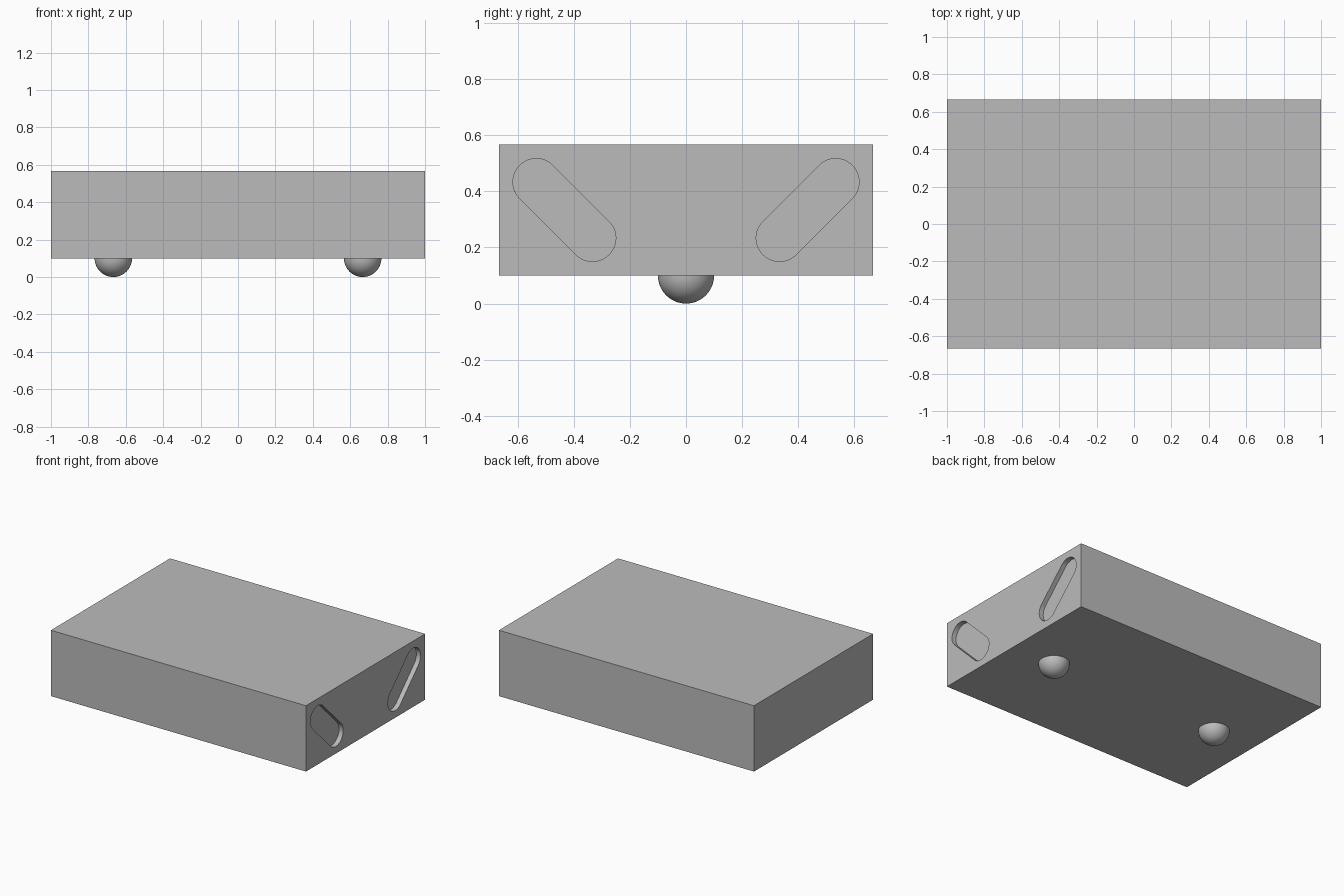
import bpy
import bmesh
from math import cos, sin, pi

cube = bpy.data.objects.get("Cube")
if cube:
    bpy.data.objects.remove(cube, do_unlink=True)

U = 1 / 30  # design unit
FOOT_R = 3 * U

grey = bpy.data.materials.new("plain grey")
grey.use_nodes = True
grey.diffuse_color = (0.5, 0.5, 0.5, 1)
grey.node_tree.nodes["Principled BSDF"].inputs["Base Color"].default_value = grey.diffuse_color


def make_object(name, bm):
    bmesh.ops.recalc_face_normals(bm, faces=bm.faces)
    mesh = bpy.data.meshes.new(name)
    bm.to_mesh(mesh)
    bm.free()
    mesh.materials.append(grey)
    obj = bpy.data.objects.new(name, mesh)
    bpy.context.collection.objects.link(obj)
    return obj


def slot_cutter(name, side):
    """Slanted rounded slot, extruded through the end face."""
    bm = bmesh.new()
    steps, radius, depth = 24, 2.5 * U, U
    verts = []
    # upper outer end, then lower inner end
    for cy, cz, start in ((16, 10, -pi / 4), (10, 4, 3 * pi / 4)):
        for i in range(steps + 1):
            a = start + pi * i / steps
            y = cy * U + radius * cos(a)
            z = FOOT_R + cz * U + radius * sin(a)
            verts.append(bm.verts.new((1 - depth, side * y, z)))
    floor = bm.faces.new(verts)
    ext = bmesh.ops.extrude_face_region(bm, geom=[floor], use_keep_orig=True)
    moved = [g for g in ext["geom"] if isinstance(g, bmesh.types.BMVert)]
    bmesh.ops.translate(bm, verts=moved, vec=(4 * U, 0, 0))
    cutter = make_object(name, bm)
    cutter.hide_render = True
    return cutter


# Body: plain sharp-edged block
bm = bmesh.new()
bmesh.ops.create_cube(bm, size=1)
bmesh.ops.scale(bm, verts=bm.verts, vec=(60 * U, 40 * U, 14 * U))
bmesh.ops.translate(bm, verts=bm.verts, vec=(0, 0, FOOT_R + 7 * U))
body = make_object("body", bm)

# Two mirrored slots recessed into the left end
cutters = [slot_cutter("front_slot_cutter", -1), slot_cutter("back_slot_cutter", 1)]
for cutter in cutters:
    mod = body.modifiers.new(cutter.name, "BOOLEAN")
    mod.operation = "DIFFERENCE"
    mod.solver = "EXACT"
    mod.object = cutter

# Apply the cuts and remove the cutters
bpy.context.view_layer.update()
cut_mesh = bpy.data.meshes.new_from_object(body.evaluated_get(bpy.context.evaluated_depsgraph_get()))
body.modifiers.clear()
body.data = cut_mesh
for cutter in cutters:
    bpy.data.objects.remove(cutter, do_unlink=True)

# Feet: hemispheres under the body
feet = []
for name, x in (("left_foot", 20 * U), ("right_foot", -20 * U)):
    bm = bmesh.new()
    bmesh.ops.create_uvsphere(bm, u_segments=48, v_segments=24, radius=FOOT_R)
    bmesh.ops.bisect_plane(bm, geom=bm.verts[:] + bm.edges[:] + bm.faces[:],
                           plane_co=(0, 0, 0), plane_no=(0, 0, 1), clear_outer=True)
    bmesh.ops.translate(bm, verts=bm.verts, vec=(x, 0, FOOT_R))
    feet.append(make_object(name, bm))

# Smooth rounded walls and feet, keep the sharp edges
bpy.ops.object.select_all(action="DESELECT")
for obj in [body] + feet:
    obj.select_set(True)
bpy.context.view_layer.objects.active = body
bpy.ops.object.shade_smooth_by_angle(angle=pi / 6)
